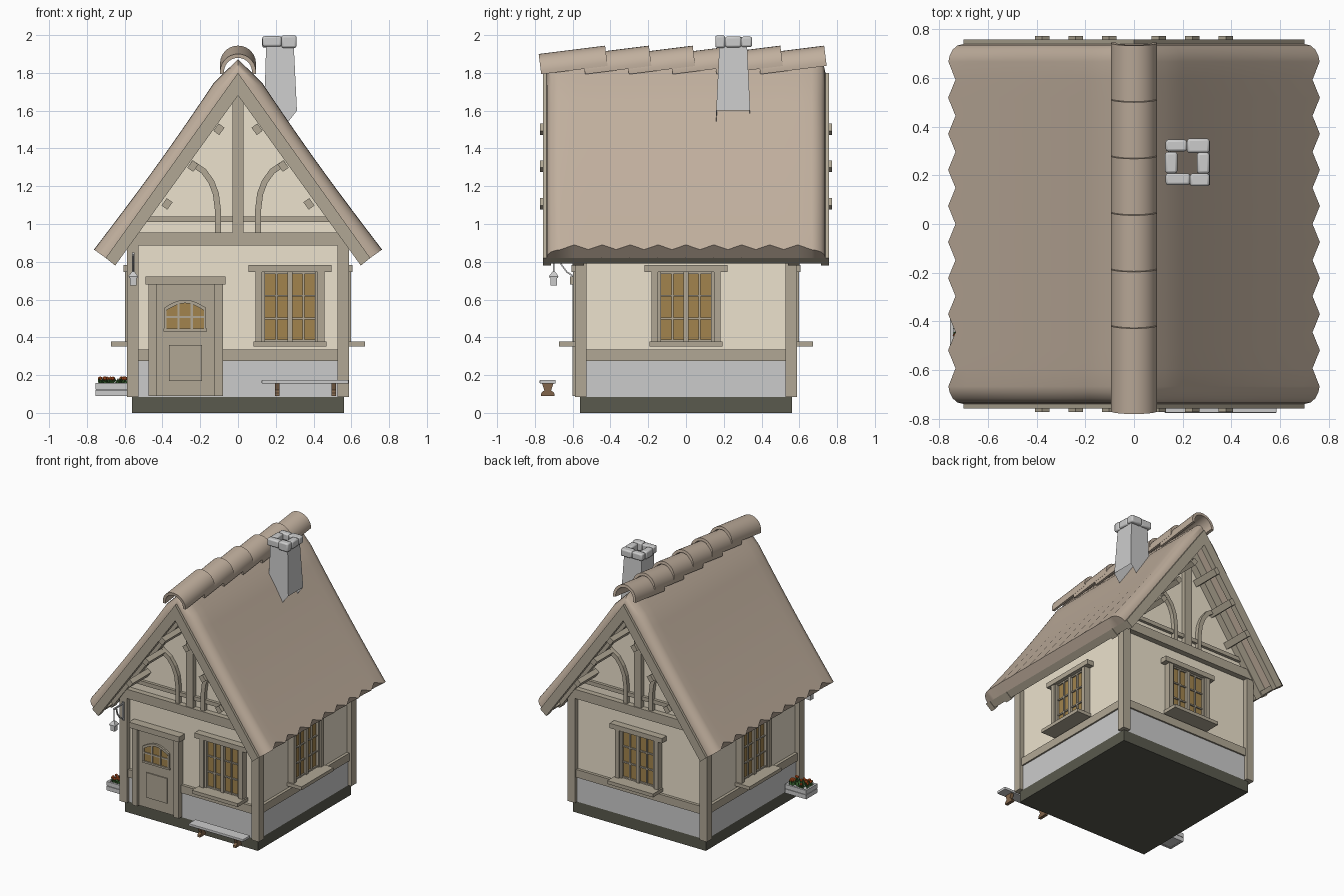
import bpy, bmesh, math, random
from mathutils import Matrix, Vector

if "Cube" in bpy.data.objects:
    bpy.data.objects.remove(bpy.data.objects["Cube"])
random.seed(4)

def mat(name, r, g, b):
    m = bpy.data.materials.new(name)
    m.diffuse_color = (r, g, b, 1)
    m.use_nodes = True
    m.node_tree.nodes["Principled BSDF"].inputs["Base Color"].default_value = m.diffuse_color
    return m

TIMBER = mat("timber", .44, .39, .30)
PLASTER = mat("plaster", .84, .76, .61)
ROOF = mat("roof_clay", .53, .43, .34)
GLASS = mat("amber_glass", .36, .23, .075)
BASE = mat("foundation", .10, .10, .075)
WOOD = mat("bench_wood", .22, .13, .07)
LEAF = mat("leaf", .04, .13, .03)
BLOOM = mat("bloom", .7, .12, .02)

def finish(bm, name, m=None, smooth=None, bevel=0):
    bmesh.ops.recalc_face_normals(bm, faces=bm.faces)
    me = bpy.data.meshes.new(name)
    bm.to_mesh(me)
    bm.free()
    ob = bpy.data.objects.new(name, me)
    bpy.context.collection.objects.link(ob)
    if m:
        me.materials.append(m)
    if bevel:
        b = ob.modifiers.new("bevel", 'BEVEL')
        b.width, b.segments = bevel, 2
    if smooth:
        bpy.ops.object.select_all(action='DESELECT')
        ob.select_set(True)
        bpy.context.view_layer.objects.active = ob
        bpy.ops.object.shade_smooth_by_angle(angle=math.radians(smooth))
    return ob

def box(bm, x0, x1, y0, y1, z0, z1, M=Matrix()):
    T = Matrix.Translation(((x0+x1)/2, (y0+y1)/2, (z0+z1)/2))
    bmesh.ops.create_cube(bm, size=1, matrix=M @ T @ Matrix.Diagonal((x1-x0, y1-y0, z1-z0, 1)))

def prism(bm, pts, y0, y1, M=Matrix()):
    # polygon in the xz plane, extruded along y
    a = [bm.verts.new(M @ Vector((x, y0, z))) for x, z in pts]
    b = [bm.verts.new(M @ Vector((x, y1, z))) for x, z in pts]
    bm.faces.new(a)
    bm.faces.new(b[::-1])
    for i in range(len(a)):
        j = (i+1) % len(a)
        bm.faces.new((a[i], b[i], b[j], a[j]))

def ribbon(bm, path, w, y0, y1, M=Matrix()):
    # strip of constant width following a path in the xz plane
    left, right = [], []
    for i, (x, z) in enumerate(path):
        p, q = path[max(i-1, 0)], path[min(i+1, len(path)-1)]
        d = Vector((q[0]-p[0], q[1]-p[1])).normalized() * w/2
        left.append((x-d.y, z+d.x))
        right.append((x+d.y, z-d.x))
    prism(bm, left + right[::-1], y0, y1, M)

turn = lambda k: Matrix.Rotation(k*math.pi/2, 4, 'Z')
FLIP = Matrix.Diagonal((-1, 1, 1, 1))

# Foundation, plaster body and stone skirting
bm = bmesh.new(); box(bm, -.56, .56, -.56, .56, 0, .085); finish(bm, "foundation", BASE)
bm = bmesh.new()
prism(bm, [(-.55, .08), (.55, .08), (.55, 1.0), (0, 1.77), (-.55, 1.0)], -.55, .55)
finish(bm, "plaster_walls", PLASTER)
bm = bmesh.new()
for k in range(4):
    box(bm, -.54, .54, -.56, -.54, .085, .275, turn(k))
finish(bm, "stone_skirting")

# Wall timbers: posts, rails
bm = bmesh.new()
for k in range(4):
    box(bm, .526, .587, -.587, -.526, .085, .93, turn(k))
    box(bm, -.535, .535, -.572, -.54, .275, .335, turn(k))
finish(bm, "wall_posts_and_rails", TIMBER)

# Gable timbers: tie beam, collar, king post, curved braces
bm = bmesh.new()
brace = [(-.107, .955), (-.107, 1.08), (-.117, 1.16), (-.142, 1.225), (-.182, 1.28), (-.25, 1.325)]
for k in (0, 2):
    M = turn(k)
    box(bm, -.585, .585, -.592, -.54, .885, .955, M)
    box(bm, -.50, .50, -.572, -.54, 1.01, 1.04, M)
    box(bm, -.03, .03, -.585, -.54, .955, 1.72, M)
    for F in (Matrix(), FLIP):
        ribbon(bm, brace, .032, -.58, -.54, M @ F)
finish(bm, "gable_timbers", TIMBER)

# Barge boards, eave boards and purlins under the overhang
bm = bmesh.new()
barge = [(0, 1.80), (.70, .82), (.65, .78), (0, 1.68), (-.65, .78), (-.70, .82)]
eave = [(.655, .79), (.70, .825), (.68, .85), (.635, .815)]
for k in (0, 2):
    prism(bm, barge, -.757, -.715, turn(k))
    prism(bm, barge, -.60, -.54, turn(k))
    prism(bm, eave, -.72, .72, turn(k))
finish(bm, "barge_and_eave_boards", TIMBER)
bm = bmesh.new()
for s in (-1, 1):
    for x, z in ((.375, 1.106), (.238, 1.306), (.10, 1.501)):
        R = Matrix.Translation((s*x, 0, z)) @ Matrix.Rotation(s*math.radians(54), 4, 'Y')
        for y0, y1 in ((-.772, -.54), (.54, .772)):
            box(bm, -.024, .024, y0, y1, -.018, .02, R)
finish(bm, "purlins", TIMBER)

# Roof shell: rounded gable edges and zigzag eaves
P = .148
ys = [-.738, -.732, -.715, -.69] + [P/2*i for i in range(-9, 10)] + [.69, .715, .732, .738]
def thick(y):
    e = max(0, (abs(y)-.64)/.098)
    return .075*math.sqrt(max(0, 1-e**2.5)) + .002
N = 10
bm = bmesh.new()
outer, inner = [], []
for i, y in enumerate(ys):
    valley = i % 2 == 1 and 4 <= i < 23
    ro, ri = [], []
    for j in range(-N, N+1):
        a, s = abs(j)/N, (1 if j >= 0 else -1)
        ix, iz = .70*a, 1.80-.98*a
        t = thick(y) - .012*math.sin(math.pi*a)*thick(y)/.077
        if valley:
            t -= .010*a
        ox, oz = ix+.814*t, iz+.581*t
        if j == 0:
            ox, oz = 0, 1.80+.95*t
        if a == 1 and valley:
            ox, oz = ox-.58*.038, oz+.814*.038
        ro.append(bm.verts.new((s*ox, y, oz)))
        ri.append(bm.verts.new((s*ix, y, iz)))
    outer.append(ro); inner.append(ri)
C, L = 2*N+1, len(ys)
for i in range(L-1):
    for j in range(C-1):
        for g in (outer, inner):
            bm.faces.new((g[i][j], g[i+1][j], g[i+1][j+1], g[i][j+1]))
    for j in (0, C-1):
        bm.faces.new((outer[i][j], outer[i+1][j], inner[i+1][j], inner[i][j]))
for i in (0, L-1):
    for j in range(C-1):
        bm.faces.new((outer[i][j], outer[i][j+1], inner[i][j+1], inner[i][j]))
finish(bm, "roof", ROOF, smooth=35)

# Overlapping half-round ridge tiles
bm = bmesh.new()
arc = [math.radians(-8 + 196*i/16) for i in range(17)]
tile = [(.095*math.cos(t), .095*math.sin(t)) for t in arc] + \
       [(.074*math.cos(t), .074*math.sin(t)) for t in reversed(arc)]
for i in range(6):
    M = Matrix.Translation((0, -.768+.232*i, 1.806)) @ Matrix.Rotation(math.atan2(.044, .352), 4, 'X')
    prism(bm, tile, 0, .354, M)
finish(bm, "ridge_tiles", ROOF, smooth=35)

# Open tapering chimney shaft with slanted foot
bm = bmesh.new()
A, B = [[bm.verts.new((.222+sx*w, .25+sy*w, zr if sx > 0 else zl))
         for sx, sy in ((-1, -1), (1, -1), (1, 1), (-1, 1))]
        for w, zl, zr in ((.09, 1.37, 1.6), (.073, 1.95, 1.95))]
for i in range(4):
    bm.faces.new((A[i], A[(i+1) % 4], B[(i+1) % 4], B[i]))
finish(bm, "chimney")
bm = bmesh.new()
for x0, x1, y0, y1 in ((.13, .217, .298, .346), (.217, .31, .292, .35), (.13, .23, .16, .208),
                       (.23, .31, .155, .207), (.128, .178, .208, .296), (.258, .31, .207, .293)):
    box(bm, x0, x1, y0, y1, 1.94-random.random()*.008, 1.99+random.random()*.01)
finish(bm, "chimney_cap_stones", smooth=50, bevel=.01)

# Four windows: frame, glazing bars, sill, amber glass
fr, gl = bmesh.new(), bmesh.new()
for k, cx in ((0, .275), (1, 0), (2, 0), (3, 0)):
    M = turn(k) @ Matrix.Translation((cx, 0, 0))
    box(fr, -.22, .22, -.605, -.54, .745, .782, M)
    box(fr, -.193, .193, -.672, -.54, .352, .378, M)
    for s in (-1, 1):
        xs = sorted((s*.147, s*.182)); box(fr, *xs, -.598, -.54, .378, .745, M)
        xs = sorted((s*.132, s*.15)); box(fr, *xs, -.585, -.54, .378, .745, M)
        box(fr, s*.071-.005, s*.071+.005, -.577, -.55, .378, .745, M)
    box(fr, -.014, .014, -.585, -.55, .378, .745, M)
    for z in (.384, .50, .62, .74):
        box(fr, -.147, .147, -.576, -.55, z-.005, z+.005, M)
    box(gl, -.15, .15, -.566, -.545, .378, .745, M)
finish(fr, "window_frames", TIMBER)
finish(gl, "window_glass", GLASS)

# Door with arched light
bm = bmesh.new()
box(bm, -.49, -.065, -.615, -.54, .68, .722)
box(bm, -.475, -.43, -.60, -.54, .09, .68)
box(bm, -.125, -.08, -.60, -.54, .09, .68)
box(bm, -.43, -.125, -.578, -.54, .09, .68)
box(bm, -.365, -.19, -.586, -.57, .17, .36)
arch = [(-.385+.21*i/8, .55+.04*math.sin(math.pi*i/8)) for i in range(9)]
ribbon(bm, arch, .018, -.592, -.57)
box(bm, -.395, -.165, -.592, -.57, .432, .446)
for x in (-.385, -.315, -.245, -.175):
    box(bm, x-.006, x+.006, -.59, -.57, .44, .555 if x in (-.385, -.175) else .585)
box(bm, -.385, -.175, -.589, -.57, .502, .514)
finish(bm, "door", TIMBER)
bm = bmesh.new(); prism(bm, [(-.385, .44)] + arch + [(-.175, .44)], -.583, -.57)
finish(bm, "door_glass", GLASS)

# Bench
bm = bmesh.new(); box(bm, .125, .585, -.775, -.69, .155, .175); finish(bm, "bench_seat", bevel=.004)
bm = bmesh.new()
leg = [(-.037, .09), (.037, .09), (.034, .105), (.018, .12), (.03, .155), (-.03, .155), (-.018, .12), (-.034, .105)]
for x in (.207, .507):
    prism(bm, leg, -.012, .012, Matrix.Translation((x, -.732, 0)) @ turn(1))
finish(bm, "bench_legs", WOOD)

# Planter with flowers
bm = bmesh.new()
for z0, z1 in ((.09, .122), (.125, .157)):
    for y in (-.505, -.385):
        box(bm, -.755, -.575, y, y+.015, z0, z1)
    for x in (-.755, -.59):
        box(bm, x, x+.015, -.495, -.38, z0, z1)
box(bm, -.75, -.58, -.495, -.38, .092, .145)
finish(bm, "planter")
lf, fl = bmesh.new(), bmesh.new()
for i in range(45):
    p = Vector((random.uniform(-.735, -.59), random.uniform(-.485, -.39), .155))
    R = Matrix.Rotation(random.uniform(-.6, .6), 4, 'X') @ Matrix.Rotation(random.uniform(-.6, .6), 4, 'Y')
    bmesh.ops.create_cone(lf, cap_ends=True, segments=4, radius1=.012, radius2=0, depth=.045,
                          matrix=Matrix.Translation(p) @ R @ Matrix.Translation((0, 0, .012)))
    if i % 2:
        bmesh.ops.create_icosphere(fl, subdivisions=1, radius=.011, matrix=Matrix.Translation(p+Vector((0, 0, .027))))
finish(lf, "planter_leaves", LEAF)
finish(fl, "planter_flowers", BLOOM)

# Lantern on a wall bracket
bm = bmesh.new()
box(bm, -.562, -.548, -.595, -.58, .71, .85)
box(bm, -.56, -.55, -.705, -.585, .832, .842)
ribbon(bm, [(-.59, .72), (-.63, .745), (-.66, .785), (-.675, .835)], .008, -.004, .004,
       Matrix.Translation((-.555, 0, 0)) @ turn(1))
box(bm, -.558, -.552, -.703, -.697, .74, .835)
box(bm, -.572, -.538, -.717, -.683, .675, .722)
box(bm, -.577, -.533, -.722, -.678, .715, .725)
bmesh.ops.create_cone(bm, cap_ends=True, segments=4, radius1=.037, radius2=.01, depth=.025,
                      matrix=Matrix.Translation((-.555, -.70, .735)) @ Matrix.Rotation(math.pi/4, 4, 'Z'))
finish(bm, "lantern")
